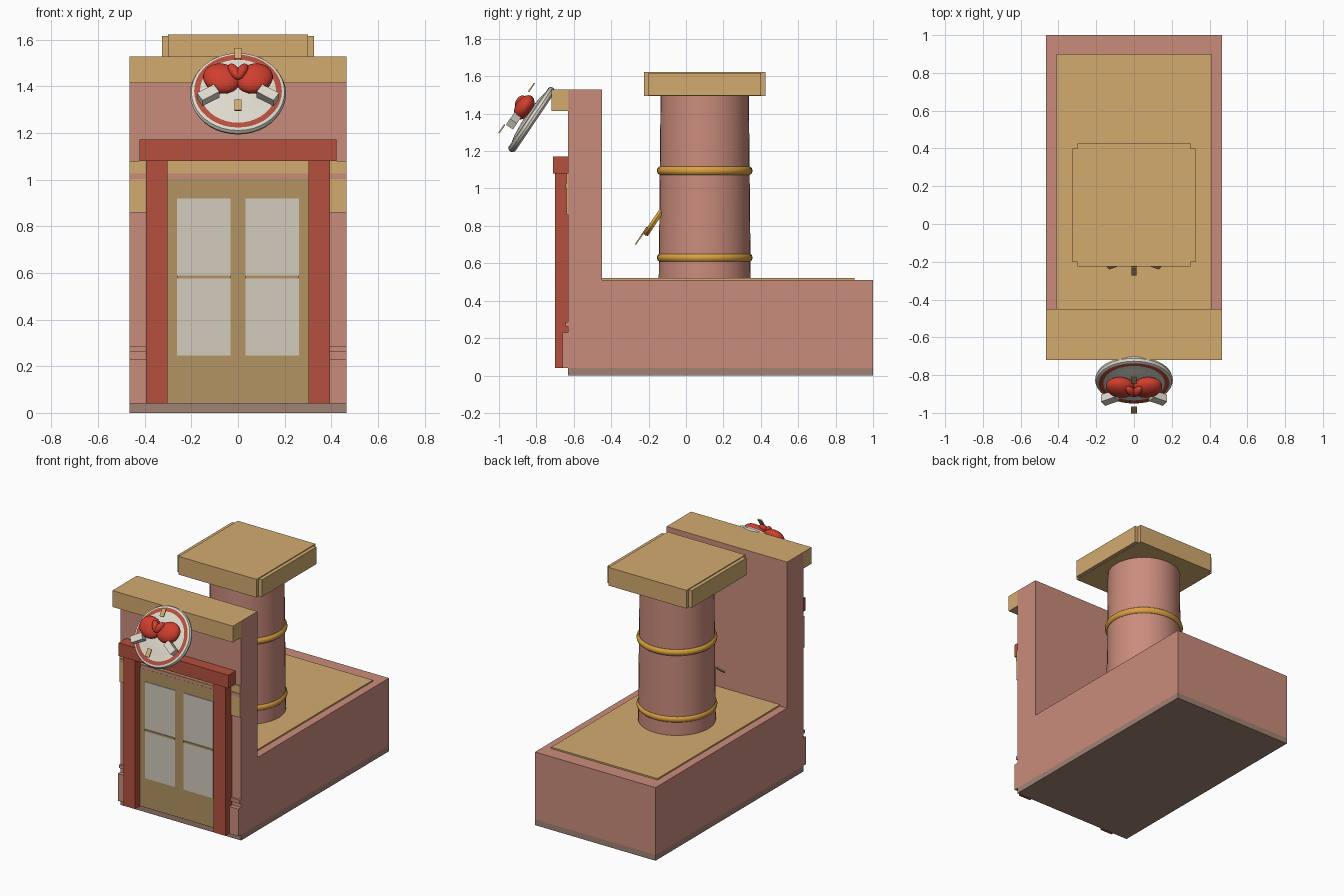
import bpy, bmesh, math
from mathutils import Matrix, Vector

cube = bpy.data.objects.get("Cube")
if cube:
    bpy.data.objects.remove(cube, do_unlink=True)


def material(name, *rgb):
    lin = [((c / 255 + 0.055) / 1.055) ** 2.4 for c in rgb] + [1]
    m = bpy.data.materials.new(name)
    m.use_nodes = True
    m.diffuse_color = lin
    m.node_tree.nodes["Principled BSDF"].inputs["Base Color"].default_value = lin
    return m


PINK = material("pink plaster", 202, 140, 124)
SAND = material("sand trim", 211, 171, 112)
RED = material("brick red", 180, 80, 62)
DOOR = material("door tan", 178, 148, 99)
GLASS = material("pale glass", 210, 203, 190)
GOLD = material("gold", 218, 160, 64)
BASE = material("taupe base", 160, 130, 115)
WHITE = material("off white", 222, 217, 205)
GLOVE = material("bright red", 208, 62, 46)


def finish(name, bm, mats, matrix=None, smooth=False):
    bmesh.ops.recalc_face_normals(bm, faces=bm.faces)
    me = bpy.data.meshes.new(name)
    bm.to_mesh(me)
    bm.free()
    for m in mats:
        me.materials.append(m)
    ob = bpy.data.objects.new(name, me)
    bpy.context.collection.objects.link(ob)
    if matrix:
        ob.matrix_world = matrix
    if smooth:
        bpy.ops.object.select_all(action='DESELECT')
        ob.select_set(True)
        bpy.context.view_layer.objects.active = ob
        bpy.ops.object.shade_smooth_by_angle(angle=math.radians(35))
    return ob


def box(name, mat, x, y, z, matrix=None):
    """Box from (min, max) ranges."""
    bm = bmesh.new()
    bmesh.ops.create_cube(bm, size=1)
    for v in bm.verts:
        v.co = [r[0] if c < 0 else r[1] for c, r in zip(v.co, (x, y, z))]
    return finish(name, bm, [mat], matrix)


def bar(name, mat, size, matrix):
    return box(name, mat, *[(-s / 2, s / 2) for s in size], matrix)


def ellipsoid(name, mat, radii, matrix):
    bm = bmesh.new()
    bmesh.ops.create_uvsphere(bm, u_segments=24, v_segments=14, radius=1)
    bmesh.ops.scale(bm, vec=radii, verts=bm.verts)
    return finish(name, bm, [mat], matrix, True)


def lathe(name, mats, profile, matrix, closed=False, rule=None):
    """Spin a (radius, height) profile around z."""
    bm = bmesh.new()
    vs = [bm.verts.new((r, 0, h)) for r, h in profile]
    pairs = list(zip(vs, vs[1:])) + ([(vs[-1], vs[0])] if closed else [])
    edges = [bm.edges.new(p) for p in pairs]
    bmesh.ops.spin(bm, geom=vs + edges, axis=(0, 0, 1), cent=(0, 0, 0),
                   angle=math.tau, steps=40)
    bmesh.ops.remove_doubles(bm, verts=bm.verts, dist=0.0005)
    if rule:
        for f in bm.faces:
            f.material_index = rule(f.calc_center_median())
    return finish(name, bm, mats, matrix, True)


W = 0.465
FULL = (-W, W)

# Building mass
box("base_slab", BASE, FULL, (-0.63, 1.0), (0, 0.04))
box("rear_block", PINK, FULL, (-0.45, 1.0), (0.04, 0.51))
box("roof_panel", SAND, (-0.41, 0.41), (-0.45, 0.9), (0.505, 0.52))
box("facade_wall", PINK, FULL, (-0.63, -0.45), (0.04, 1.526))
box("cornice", SAND, FULL, (-0.72, -0.63), (1.415, 1.529))
box("parapet_cap", SAND, FULL, (-0.63, -0.45), (1.526, 1.529))

# Facade bands
box("sand_band", SAND, FULL, (-0.64, -0.63), (0.86, 1.08))
box("pink_string_course", PINK, FULL, (-0.644, -0.63), (1.003, 1.027))

# Door with glazing
box("door", DOOR, (-0.305, 0.305), (-0.645, -0.63), (0.04, 1.005))
for side, s in (("right", -1), ("left", 1)):
    xs = sorted((s * 0.033, s * 0.262))
    for row, z in (("lower", (0.247, 0.577)), ("upper", (0.59, 0.92))):
        box(f"{side}_{row}_pane", GLASS, xs, (-0.649, -0.64), z)
    box(f"{side}_glazing_bar", DOOR, xs, (-0.655, -0.64), (0.577, 0.59))
    # Door posts and corner plinths
    box(f"{side}_post", RED, sorted((s * 0.303, s * 0.395)), (-0.70, -0.63), (0.04, 1.08))
    px = sorted((s * 0.39, s * W))
    box(f"{side}_plinth", PINK, px, (-0.66, -0.63), (0.04, 0.23))
    box(f"{side}_plinth_bead", PINK, px, (-0.645, -0.63), (0.262, 0.285))
box("lintel", RED, (-0.423, 0.423), (-0.71, -0.63), (1.08, 1.172))

# Round tower with rings and square cap
TC = 0.1
tower = Matrix.Translation((0, TC, 0))
lathe("tower", [PINK], [(0.246, 0.51), (0.236, 1.51)], tower)
for name, z in (("lower_ring", 0.63), ("upper_ring", 1.095)):
    section = [(0.236 + 0.02 * math.cos(a), 0.023 * math.sin(a))
               for a in (i * math.tau / 10 for i in range(10))]
    lathe(name, [GOLD], section, Matrix.Translation((0, TC, z)), closed=True)
box("tower_cap_wide", SAND, (-0.325, 0.325), (TC - 0.3, TC + 0.3), (1.497, 1.616))
box("tower_cap_deep", SAND, (-0.3, 0.3), (TC - 0.325, TC + 0.325), (1.495, 1.622))

# Tilted round sign: local y runs up the face, local z points out of it
TILT = Matrix.Rotation(math.radians(56), 4, 'X')
sign = Matrix.Translation((0, -0.825, 1.368)) @ TILT


def at(frame, x, y, z, turn=0):
    return frame @ Matrix.Translation((x, y, z)) @ Matrix.Rotation(math.radians(turn), 4, 'Z')


lathe("sign_disc", [WHITE, RED],
      [(0, -0.022), (0.188, -0.022), (0.202, -0.012), (0.206, 0.002), (0.2, 0.016),
       (0.188, 0.021), (0.163, 0.021), (0.12, 0.03), (0.06, 0.036), (0, 0.038)],
      sign, rule=lambda c: int(c.z > 0.019 and 0.17 < Vector(c.xy).length < 0.18))
for side, s in (("right", -1), ("left", 1)):
    ellipsoid(f"{side}_glove", GLOVE, (0.082, 0.07, 0.045), at(sign, s * 0.07, 0.032, 0.07, s * 25))
    ellipsoid(f"{side}_thumb", GLOVE, (0.022, 0.042, 0.022), at(sign, s * 0.016, 0.045, 0.105, -s * 28))
    bar(f"{side}_cuff", WHITE, (0.085, 0.045, 0.045), at(sign, s * 0.128, -0.058, 0.076, -s * 32))
bar("sign_top_tick", SAND, (0.03, 0.055, 0.008), at(sign, 0, 0.142, 0.097))
bar("sign_bottom_tick", SAND, (0.03, 0.055, 0.008), at(sign, 0, -0.13, 0.105))

# Small tilted emblem on the tower
emblem = Matrix.Translation((0, -0.168, 0.825)) @ TILT
lathe("emblem_disc", [GOLD], [(0, -0.014), (0.085, -0.014), (0.092, 0), (0.085, 0.014), (0, 0.014)], emblem)
bar("emblem_top_tick", SAND, (0.028, 0.05, 0.008), at(emblem, 0, 0.135, 0.015))
bar("emblem_bottom_tick", SAND, (0.028, 0.07, 0.008), at(emblem, 0, -0.125, 0.015))
for side, s in (("right", -1), ("left", 1)):
    bar(f"{side}_emblem_tick", SAND, (0.06, 0.026, 0.008), at(emblem, s * 0.112, -0.075, 0.015, -s * 32))
